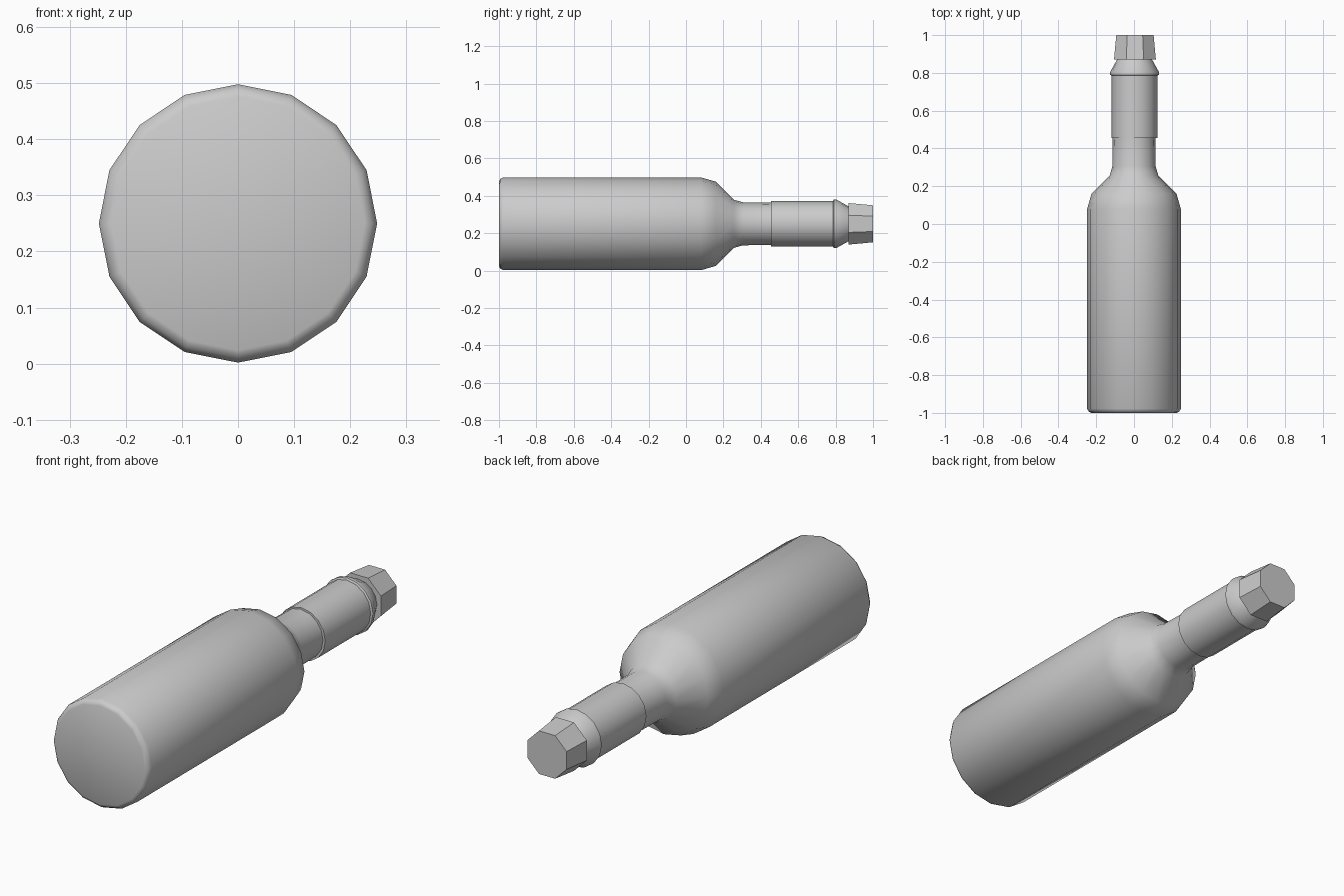
import bpy, bmesh, math

if "Cube" in bpy.data.objects:
    bpy.data.objects.remove(bpy.data.objects["Cube"])

grey = bpy.data.materials.new("plain_grey")
grey.diffuse_color = (0.6, 0.6, 0.6, 1)
grey.use_nodes = True
grey.node_tree.nodes["Principled BSDF"].inputs["Base Color"].default_value = grey.diffuse_color

AXIS_Z = 0.25


def lathe(name, profile, sides, x=0.0, turn=0.0, smooth=None, caps=(True, True)):
    """Spin (y, radius) pairs around a lying axis, with optional end caps."""
    bm = bmesh.new()
    rings = []
    for y, r in profile:
        ring = []
        for i in range(sides):
            a = turn + 2 * math.pi * i / sides
            ring.append(bm.verts.new((x + r * math.cos(a), y, AXIS_Z + r * math.sin(a))))
        rings.append(ring)
    for a, b in zip(rings, rings[1:]):
        for i in range(sides):
            j = (i + 1) % sides
            bm.faces.new((a[i], a[j], b[j], b[i]))
    if caps[0]:
        bm.faces.new(rings[0])
    if caps[1]:
        bm.faces.new(rings[-1])
    bmesh.ops.recalc_face_normals(bm, faces=bm.faces)
    mesh = bpy.data.meshes.new(name)
    bm.to_mesh(mesh)
    bm.free()
    mesh.materials.append(grey)
    obj = bpy.data.objects.new(name, mesh)
    bpy.context.collection.objects.link(obj)
    if smooth:
        bpy.ops.object.select_all(action='DESELECT')
        obj.select_set(True)
        bpy.context.view_layer.objects.active = obj
        bpy.ops.object.shade_smooth_by_angle(angle=math.radians(smooth))
    return obj


# Bottle body: rounded base, straight wall, shoulder and neck
lathe("bottle_body",
      [(-1.0, 0.226), (-0.994, 0.239), (-0.978, 0.248), (0.08, 0.248),
       (0.16, 0.225), (0.255, 0.129), (0.305, 0.115), (0.46, 0.113)],
      16, smooth=40, caps=(True, False))

# Slightly wider sleeve around the upper neck
lathe("neck_sleeve", [(0.455, 0.112), (0.455, 0.121), (0.79, 0.121)],
      16, x=0.003, smooth=40, caps=(True, False))

# Lip ring tapering to the mouth
lathe("lip_ring",
      [(0.785, 0.121), (0.79, 0.129), (0.805, 0.129), (0.87, 0.093)],
      16, x=0.003, smooth=40)

# Faceted stopper
lathe("stopper", [(0.87, 0.12), (1.0, 0.107)], 8, x=0.005, turn=math.pi / 8)
